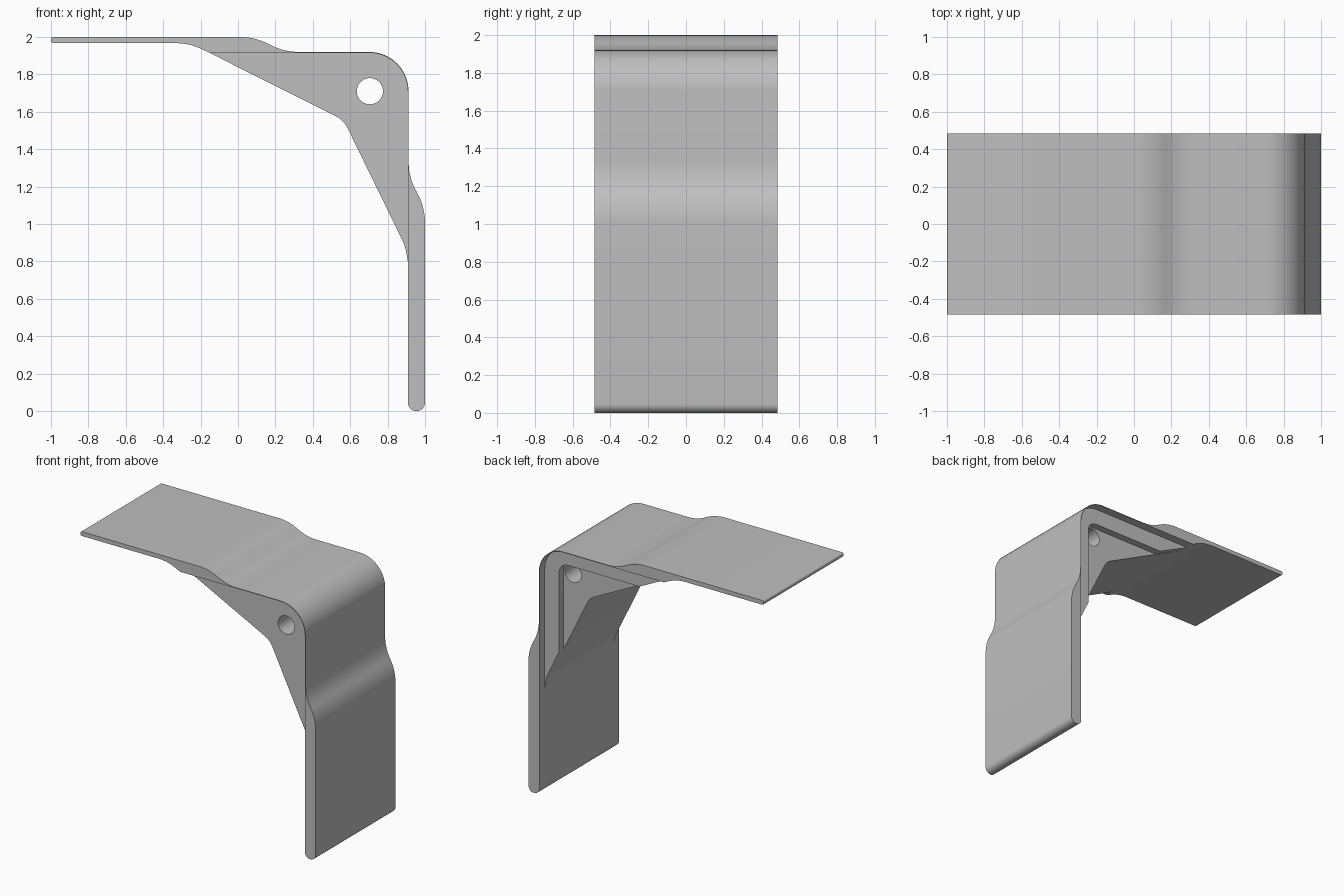
import bpy, math
from mathutils import Vector

if "Cube" in bpy.data.objects:
    bpy.data.objects.remove(bpy.data.objects["Cube"])

mat = bpy.data.materials.new("plain_grey")
mat.diffuse_color = (0.52, 0.52, 0.52, 1)
mat.use_nodes = True
mat.node_tree.nodes["Principled BSDF"].inputs["Base Color"].default_value = mat.diffuse_color


def rounded(corners, steps=10):
    """Outline from (x, z, radius) corners, each corner filleted."""
    out, n = [], len(corners)
    for i, (x, z, r) in enumerate(corners):
        p = Vector((x, z))
        if r == 0:
            out.append(p)
            continue
        a = (Vector(corners[i - 1][:2]) - p).normalized()
        b = (Vector(corners[(i + 1) % n][:2]) - p).normalized()
        half = a.angle(b) / 2
        centre = p + (a + b).normalized() * (r / math.sin(half))
        start = p + a * (r / math.tan(half)) - centre
        end = p + b * (r / math.tan(half)) - centre
        sweep = start.angle(end)
        for k in range(steps + 1):
            t = k / steps
            out.append(centre + (start * math.sin((1 - t) * sweep)
                                 + end * math.sin(t * sweep)) / math.sin(sweep))
    return out


def extrude(name, outlines, y0, y1):
    """Fill x-z outlines (later ones are holes) and extrude from y0 to y1."""
    cu = bpy.data.curves.new(name, 'CURVE')
    cu.dimensions = '2D'
    cu.fill_mode = 'BOTH'
    cu.extrude = (y1 - y0) / 2
    for pts in outlines:
        sp = cu.splines.new('POLY')
        sp.points.add(len(pts) - 1)
        for q, p in zip(sp.points, pts):
            q.co = (p[0], p[1], 0, 1)
        sp.use_cyclic_u = True
    ob = bpy.data.objects.new(name, cu)
    bpy.context.collection.objects.link(ob)
    ob.rotation_euler.x = math.pi / 2
    ob.location.y = (y0 + y1) / 2
    bpy.ops.object.select_all(action='DESELECT')
    ob.select_set(True)
    bpy.context.view_layer.objects.active = ob
    bpy.ops.object.convert(target='MESH')
    ob = bpy.context.object
    bpy.ops.object.mode_set(mode='EDIT')
    bpy.ops.mesh.select_all(action='SELECT')
    bpy.ops.mesh.remove_doubles(threshold=0.0001)
    bpy.ops.mesh.normals_make_consistent(inside=False)
    bpy.ops.object.mode_set(mode='OBJECT')
    ob.data.materials.clear()
    ob.data.materials.append(mat)
    bpy.ops.object.shade_smooth_by_angle(angle=math.radians(30))
    return ob


# bent strap: thick legs, thin skin around the corner
strap = rounded([
    (-1, 2, 0.012), (0.09, 2, 0.33), (0.245, 1.92, 0.33), (0.912, 1.92, 0.21),
    (0.912, 1.25, 0.33), (1, 1.09, 0.33), (1, 0, 0.0455), (0.908, 0, 0.0455),
    (0.908, 1.915, 0.206), (-0.152, 1.915, 0), (-0.26, 1.967, 0.33),
    (-1, 1.967, 0.012)])
extrude("bent_strap", [strap], -0.485, 0.485)

# corner gusset with a round hole
gusset = rounded([
    (-0.152, 1.915, 0), (0.908, 1.915, 0.206), (0.908, 0.8, 0),
    (0.895, 0.88, 0.3), (0.565, 1.555, 0.14)])
hole = [(0.705 + 0.07 * math.cos(a), 1.71 + 0.07 * math.sin(a))
        for a in (math.tau * k / 40 for k in range(40))]
extrude("corner_gusset", [gusset, hole], -0.42, 0.365)

# raised rim along the back of the gusset
rim = rounded([
    (-0.152, 1.915, 0), (0.908, 1.915, 0.206), (0.908, 0.8, 0),
    (0.895, 0.88, 0.3), (0.785, 1.105, 0), (0.785, 1.79, 0.075),
    (0.104, 1.79, 0)])
extrude("gusset_rim", [rim], 0.365, 0.42)
